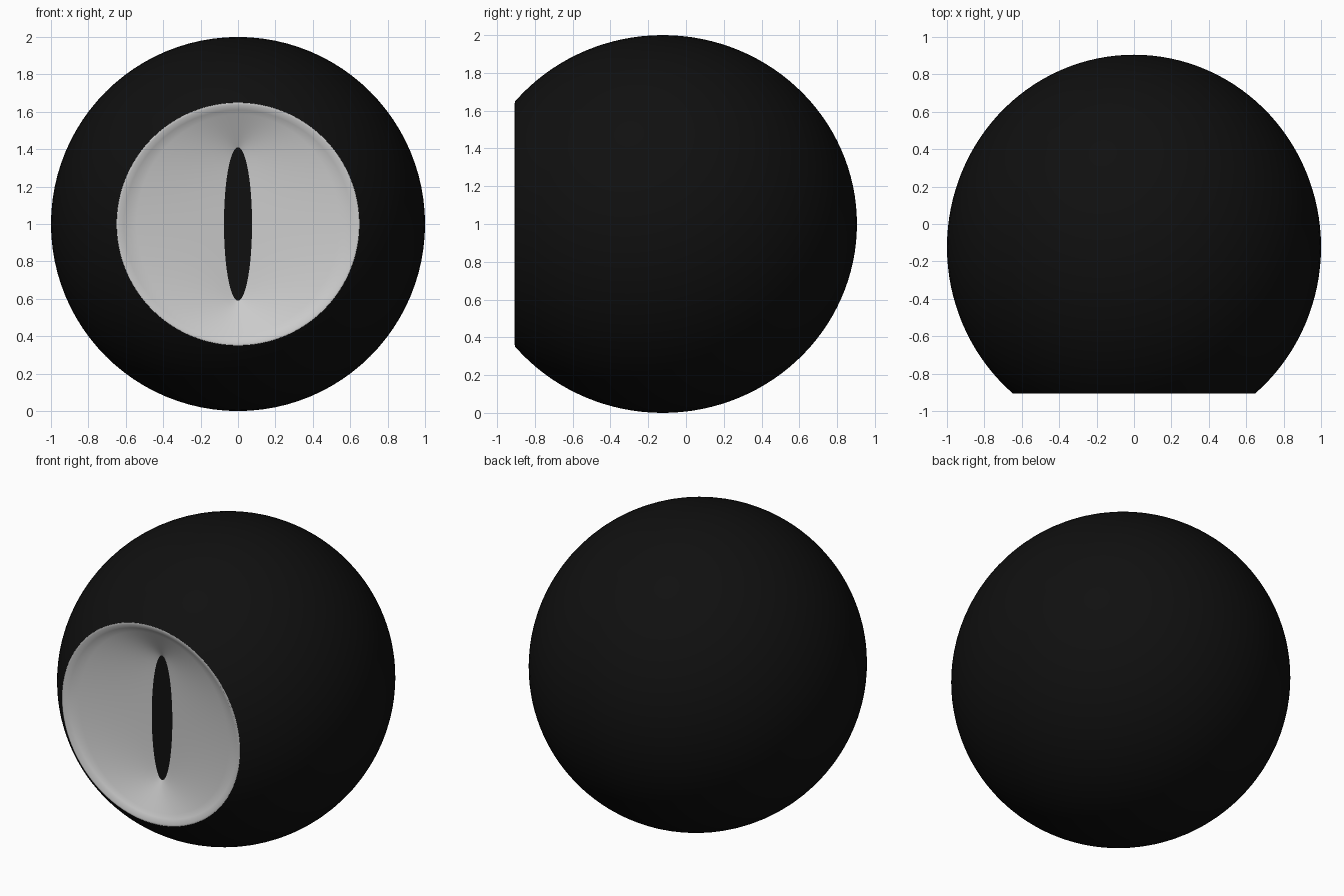
import bpy, bmesh, math

if "Cube" in bpy.data.objects:
    bpy.data.objects.remove(bpy.data.objects["Cube"])

SEGS = 96
CY, BY = -0.123, 1.028      # eyeball centre and half length along y
FRONT = -0.905              # plane of the front opening


def loft(name, rings, start_point=None, cap_end=False, color=None):
    """Skin elliptical rings (rx, rz, y), ordered back to front and inward."""
    bm = bmesh.new()
    loops = []
    for rx, rz, y in rings:
        loops.append([bm.verts.new((rx * math.cos(a), y, 1 + rz * math.sin(a)))
                      for a in (2 * math.pi * i / SEGS for i in range(SEGS))])
    for a, b in zip(loops, loops[1:]):
        for i in range(SEGS):
            j = (i + 1) % SEGS
            bm.faces.new((a[i], a[j], b[j], b[i]))
    if start_point is not None:
        tip = bm.verts.new((0, start_point, 1))
        for i in range(SEGS):
            bm.faces.new((tip, loops[0][(i + 1) % SEGS], loops[0][i]))
    if cap_end:
        bm.faces.new(loops[-1])
    mesh = bpy.data.meshes.new(name)
    bm.to_mesh(mesh)
    bm.free()
    for p in mesh.polygons:
        p.use_smooth = True
    obj = bpy.data.objects.new(name, mesh)
    bpy.context.collection.objects.link(obj)
    if color:
        mat = bpy.data.materials.new(name + "_color")
        mat.diffuse_color = color
        mat.use_nodes = True
        mat.node_tree.nodes["Principled BSDF"].inputs["Base Color"].default_value = mat.diffuse_color
        mesh.materials.append(mat)
    return obj


BLACK = (0.005, 0.005, 0.005, 1)

# eyeball: slightly stretched sphere, open at the front
end = math.acos((FRONT - CY) / BY)
N = 48
ball = []
for k in range(1, N + 1):
    t = end * k / N
    ball.append((math.sin(t), math.sin(t), CY + BY * math.cos(t)))
loft("eyeball", ball, start_point=CY + BY, color=BLACK)

# iris: shallow bowl blending from the round rim to the slit
R = ball[-1][0]
PX, PZ, DEPTH = 0.075, 0.41, 0.115
iris = [(R, R, FRONT), (R - 0.012, R - 0.012, FRONT - 0.002),
        (R - 0.04, R - 0.04, FRONT + 0.018)]
r0, y0 = iris[-1][0], iris[-1][2]
for k in range(1, 9):
    t = k / 8
    iris.append((r0 + (PX - r0) * t, r0 + (PZ - r0) * t,
                 y0 + (FRONT + DEPTH - y0) * t))
loft("iris", iris)

# pupil: flat dark slit at the bottom of the bowl
loft("pupil", [(PX, PZ, FRONT + DEPTH)], cap_end=True, color=BLACK)
